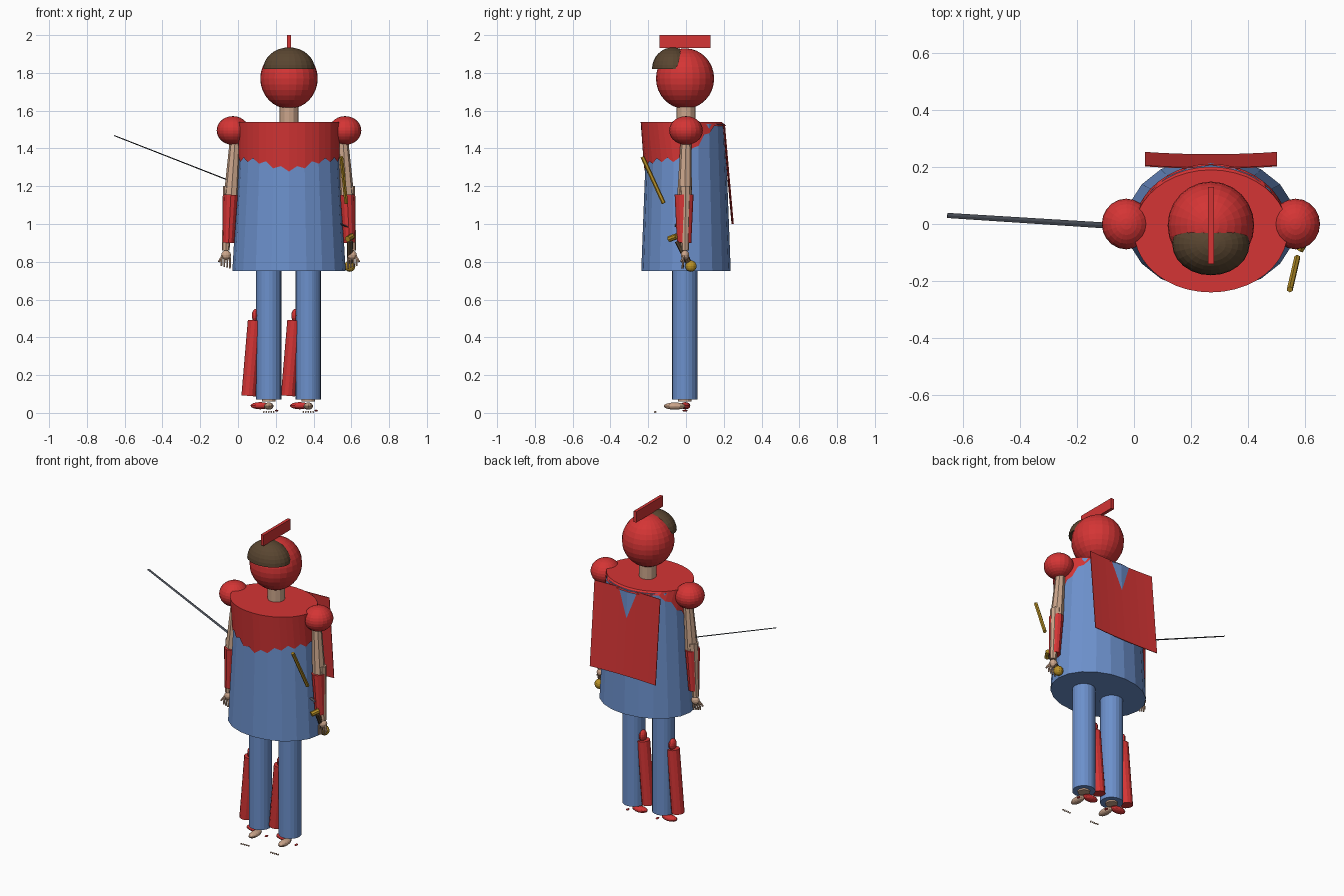
import bpy, bmesh
from math import pi, sin, cos
from mathutils import Vector, Matrix

cube = bpy.data.objects.get("Cube")
if cube:
    bpy.data.objects.remove(cube)


def material(name, color):
    m = bpy.data.materials.new(name)
    m.use_nodes = True
    m.diffuse_color = (*color, 1)
    m.node_tree.nodes["Principled BSDF"].inputs["Base Color"].default_value = (*color, 1)
    return m


RED = material("red", (0.66, 0.035, 0.035))
BLUE = material("blue cloth", (0.15, 0.28, 0.6))
SKIN = material("skin", (0.6, 0.38, 0.26))
BROWN = material("dark brown", (0.1, 0.06, 0.03))
GOLD = material("gold", (0.48, 0.28, 0.02))
STEEL = material("dark steel", (0.07, 0.08, 0.1))

MID = 0.27  # body centre line


def finish(name, bm, mat):
    bmesh.ops.recalc_face_normals(bm, faces=bm.faces)
    me = bpy.data.meshes.new(name)
    bm.to_mesh(me)
    bm.free()
    me.materials.append(mat)
    ob = bpy.data.objects.new(name, me)
    bpy.context.collection.objects.link(ob)
    return ob


def ball(name, center, radii, mat, seg=20, rings=14):
    bm = bmesh.new()
    bmesh.ops.create_uvsphere(bm, u_segments=seg, v_segments=rings, radius=1)
    bm.transform(Matrix.Translation(center) @ Matrix.Diagonal((*radii, 1)))
    return finish(name, bm, mat)


def rod(name, a, b, r1, r2, mat, seg=12, flat=1.0):
    """Cone or cylinder from a to b; flat squashes its local depth."""
    a, b = Vector(a), Vector(b)
    d = b - a
    bm = bmesh.new()
    bmesh.ops.create_cone(bm, cap_ends=True, segments=seg, radius1=r1, radius2=r2, depth=d.length)
    z = d.normalized()
    side = Vector((0, 1, 0)).cross(z)
    side = side.normalized() if side.length > 0.01 else Vector((1, 0, 0))
    rot = Matrix((side, z.cross(side), z)).transposed().to_4x4()
    bm.transform(Matrix.Translation((a + b) / 2) @ rot @ Matrix.Diagonal((flat, 1, 1, 1)))
    return finish(name, bm, mat)


def loft(name, rings, mat, caps=True):
    """Skin a stack of equal-length point rings."""
    bm = bmesh.new()
    loops = [[bm.verts.new(p) for p in ring] for ring in rings]
    n = len(loops[0])
    for lo, hi in zip(loops, loops[1:]):
        for i in range(n):
            j = (i + 1) % n
            bm.faces.new((lo[i], lo[j], hi[j], hi[i]))
    if caps:
        bm.faces.new(loops[0][::-1])
    bm.faces.new(loops[-1])
    return finish(name, bm, mat)


# Tunic: tapering oval tube
LOW, TOP = 0.75, 1.53


def tunic_point(angle, z, grow=0.0):
    t = (z - LOW) / (TOP - LOW)
    return (MID + (0.3 - 0.045 * t + grow) * cos(angle),
            (0.237 - 0.03 * t + grow) * sin(angle), z)


ANGLES = [2 * pi * i / 20 for i in range(20)]
loft("tunic", [[tunic_point(a, z) for a in ANGLES] for z in (LOW, TOP)], BLUE)


# Collar: flared yoke with a ragged hem that rises at the back
def hem(i, angle):
    s = sin(angle)
    rise = 0.18 * max(0.0, min(1.0, (s + 0.05) / 0.75))
    dip = 0.05 * max(0.0, -s) ** 8
    return 1.34 + rise - dip + (0.012 if i % 2 else -0.012) * (s < 0.6)


FINE = [2 * pi * i / 40 for i in range(40)]
loft("collar", [
    [tunic_point(a, hem(i, a), 0.004) for i, a in enumerate(FINE)],
    [(MID + 0.27 * cos(a), -0.025 + 0.215 * sin(a), 1.54) for a in FINE],
], RED, caps=False)

# Cape: thin sheet bowed around the back
bm = bmesh.new()
bmesh.ops.create_grid(bm, x_segments=8, y_segments=1, size=1)
for v in bm.verts:
    u, down = v.co.x, (1 - v.co.y) / 2
    v.co = (MID + 0.232 * u, 0.194 + 0.047 * down + 0.008 * u * u, 1.53 - 0.53 * down)
cape = finish("cape", bm, RED)
thick = cape.modifiers.new("thickness", 'SOLIDIFY')
thick.thickness = 0.004

# Head, brow cap, crest and neck
rod("neck", (MID, 0, 1.5), (MID, 0, 1.65), 0.05, 0.05, SKIN)
ball("head", (MID, -0.005, 1.77), (0.152, 0.154, 0.16), RED, 24, 16)
bm = bmesh.new()
bmesh.ops.create_uvsphere(bm, u_segments=24, v_segments=16, radius=1)
bmesh.ops.bisect_plane(bm, geom=bm.verts[:] + bm.edges[:] + bm.faces[:], dist=0.0001,
                       plane_co=(0, 0, 0), plane_no=(0, 0, -1), clear_outer=True)
bmesh.ops.holes_fill(bm, edges=[e for e in bm.edges if e.is_boundary])
bm.transform(Matrix.Translation((MID, -0.07, 1.82)) @ Matrix.Diagonal((0.136, 0.11, 0.115, 1)))
finish("brow_cap", bm, BROWN)
bm = bmesh.new()
bmesh.ops.create_cube(bm, size=1)
bm.transform(Matrix.Translation((MID, -0.006, 1.966)) @ Matrix.Diagonal((0.02, 0.27, 0.068, 1)))
finish("crest", bm, RED)

# Arms, mirrored about the body centre
for side, s in (("right", -1), ("left", 1)):
    def at(dx, y, z):
        return (MID + s * dx, y, z)
    ball(side + "_shoulder", at(0.297, 0, 1.495), (0.086, 0.089, 0.076), RED)
    rod(side + "_upper_arm", at(0.285, 0, 1.45), at(0.308, -0.008, 1.12), 0.028, 0.04, SKIN, 8)
    rod(side + "_forearm", at(0.318, -0.003, 1.2), at(0.335, -0.005, 0.86), 0.032, 0.02, SKIN, 8)
    rod(side + "_bracer", at(0.308, -0.01, 1.155), at(0.32, -0.01, 0.9), 0.05, 0.038, RED, 12, 0.8)
    ball(side + "_palm", at(0.333, -0.005, 0.835), (0.026, 0.022, 0.026), SKIN, 12, 8)
    for k in range(4):
        dx = 0.311 + 0.015 * k
        rod(side + "_finger", at(dx, -0.012, 0.822), at(dx + 0.002, -0.018, 0.765 + 0.004 * k),
            0.006, 0.005, SKIN, 6)
    rod(side + "_thumb", at(0.35, -0.01, 0.835), at(0.372, -0.025, 0.8), 0.007, 0.006, SKIN, 6)

# Legs, guards and feet, the same on both sides
for side, x in (("right", 0.163), ("left", 0.372)):
    rod(side + "_leg", (x, -0.007, 0.07), (x, -0.007, 0.8), 0.067, 0.067, BLUE, 20)
    rod(side + "_ankle", (x, -0.007, 0.06), (x, -0.007, 0.1), 0.036, 0.036, SKIN)
    rod(side + "_shin_guard", (x - 0.107, 0, 0.09), (x - 0.073, 0, 0.49), 0.038, 0.038, RED)
    ball(side + "_knee", (x - 0.068, 0, 0.515), (0.022, 0.03, 0.036), RED, 12, 8)
    ball(side + "_foot", (x, -0.06, 0.036), (0.025, 0.058, 0.019), SKIN, 12, 8)
    ball(side + "_heel_guard", (x - 0.045, -0.004, 0.038), (0.052, 0.027, 0.019), RED, 12, 8)
    ball(side + "_heel_stud", (x + 0.042, -0.005, 0.012), (0.009, 0.014, 0.005), RED, 8, 6)
    for k in range(5):
        ball(side + "_toe", (x - 0.026 + 0.013 * k, -0.163, 0.005), (0.005, 0.007, 0.005), SKIN, 6, 4)

# Sword with guard, grip and pommel
rod("blade", (0.58, -0.048, 0.985), (-0.655, 0.03, 1.468), 0.012, 0.009, STEEL, 4, 0.3)
rod("guard", (0.58, -0.09, 0.92), (0.605, -0.05, 0.935), 0.016, 0.016, GOLD, 8)
rod("grip", (0.592, -0.045, 0.91), (0.592, 0.02, 0.785), 0.016, 0.016, BROWN, 8)
ball("pommel", (0.592, 0.026, 0.777), (0.029, 0.03, 0.03), GOLD, 12, 8)
rod("baton", (0.547, -0.23, 1.355), (0.573, -0.118, 1.11), 0.011, 0.011, GOLD, 6)
